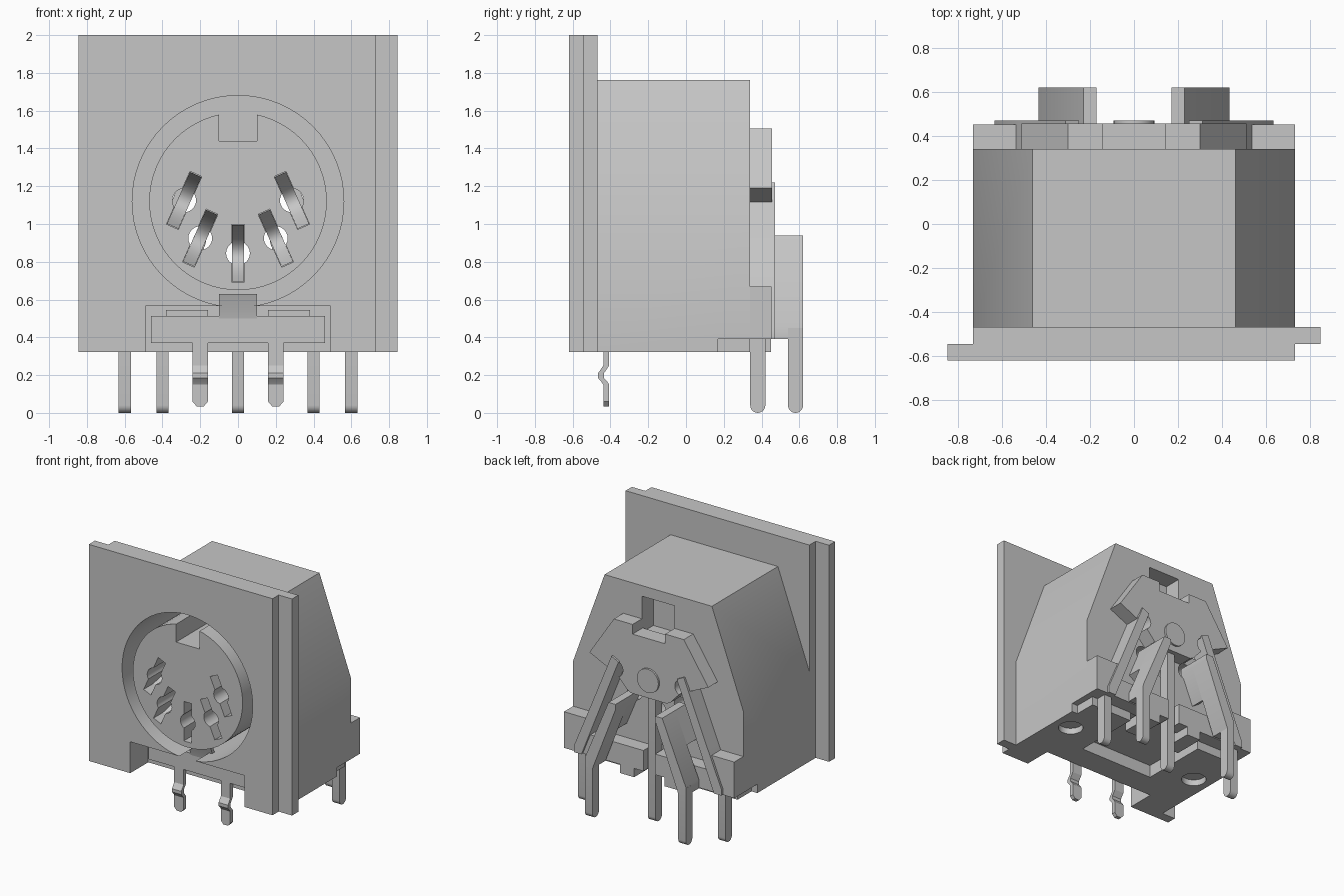
import bpy, bmesh, math
from mathutils import Matrix

cube = bpy.data.objects.get("Cube")
if cube:
    bpy.data.objects.remove(cube, do_unlink=True)

SHADE = (0.565, 0.565, 0.565, 1)
grey = bpy.data.materials.new("plain_grey")
grey.use_nodes = True
grey.diffuse_color = SHADE
grey.node_tree.nodes["Principled BSDF"].inputs["Base Color"].default_value = SHADE
parts = []


def prism(name, pts, a, b, axis="y", matrix=None):
    """Extrude a 2D outline between a and b along an axis."""
    place = {"x": lambda p, q, t: (t, p, q),
             "y": lambda p, q, t: (p, t, q),
             "z": lambda p, q, t: (p, q, t)}[axis]
    bm = bmesh.new()
    low = [bm.verts.new(place(p, q, a)) for p, q in pts]
    high = [bm.verts.new(place(p, q, b)) for p, q in pts]
    bm.faces.new(low)
    bm.faces.new(high[::-1])
    for i in range(len(pts)):
        j = (i + 1) % len(pts)
        bm.faces.new((low[i], high[i], high[j], low[j]))
    bmesh.ops.recalc_face_normals(bm, faces=bm.faces)
    if matrix:
        bmesh.ops.transform(bm, matrix=matrix, verts=bm.verts)
    mesh = bpy.data.meshes.new(name)
    bm.to_mesh(mesh)
    bm.free()
    mesh.materials.append(grey)
    ob = bpy.data.objects.new(name, mesh)
    bpy.context.collection.objects.link(ob)
    parts.append(ob)
    return ob


def box(name, x0, x1, y0, y1, z0, z1, matrix=None):
    return prism(name, [(x0, z0), (x1, z0), (x1, z1), (x0, z1)], y0, y1, "y", matrix)


def circle(cx, cy, r, n=64):
    return [(cx + r * math.cos(math.tau * i / n), cy + r * math.sin(math.tau * i / n)) for i in range(n)]


def mirrored(pts):
    return [(-p, q) for p, q in pts]


def boolean(target, tool, kind="DIFFERENCE", keep=False):
    mod = target.modifiers.new("bool", "BOOLEAN")
    mod.operation, mod.solver, mod.object = kind, "EXACT", tool
    graph = bpy.context.evaluated_depsgraph_get()
    mesh = bpy.data.meshes.new_from_object(target.evaluated_get(graph))
    target.modifiers.clear()
    target.data = mesh
    if not keep:
        parts.remove(tool)
        bpy.data.objects.remove(tool, do_unlink=True)


# housing: tapered body joined to the two stepped layers of the face plate
BASE = 0.322
half = [(0.73, BASE), (0.73, 1.02), (0.46, 1.762)]
housing = prism("housing", half + mirrored(half)[::-1], -0.5, 0.34)
plate = [(-0.845, -0.62), (0.73, -0.62), (0.73, -0.545), (0.845, -0.545),
         (0.845, -0.468), (-0.73, -0.468), (-0.73, -0.545), (-0.845, -0.545)]
boolean(housing, prism("plate", plate, BASE, 2.0, "z"), "UNION")

# round socket well, rear key slot, front bracket recess, underside pockets
CZ = 1.12
boolean(housing, prism("well", circle(0, CZ, 0.56), -0.7, 0.15))
boolean(housing, box("key_slot", -0.14, 0.14, 0.2, 0.4, 1.4, 1.68))
boolean(housing, box("recess", -0.49, 0.49, -0.7, -0.4, 0.2, 0.565))
boolean(housing, box("pocket", -0.32, 0.32, -0.2, 0.4, 0.2, 0.42))
for s in (-1, 1):
    boolean(housing, prism("foot_hole", circle(s * 0.585, -0.02, 0.09, 32), 0.2, 0.37, "z"))
    xs = sorted((s * 0.68, s * 0.8))
    boolean(housing, box("side_step", *xs, 0.17, 0.4, 0.2, 0.39))

# round insert with key notch
insert = prism("socket_insert", circle(0, CZ, 0.47), -0.615, 0.15)
boolean(insert, box("notch", -0.1, 0.1, -0.7, 0.2, 1.44, 1.7))

# raised rear cover with centre boss
half = [(0.14, 1.43), (0.14, 1.505), (0.30, 1.505), (0.51, 1.19), (0.27, 1.08), (0.17, 0.97)]
cover = prism("rear_cover", half + mirrored(half)[::-1], 0.33, 0.455)
prism("rear_boss", circle(0, 1.11, 0.092, 32), 0.44, 0.47)

# contact openings and bowed spring contacts
spots = [("centre", 0, 0.845), ("left_inner", 0.2, 0.925), ("right_inner", -0.2, 0.925),
         ("left_outer", 0.285, 1.125), ("right_outer", -0.285, 1.125)]
steps = [i / 6 for i in range(-6, 7)]
spring = [(-0.5 + 0.19 * (1 - t * t), 0.15 * t) for t in steps]
spring += [(y + 0.03, z) for y, z in spring[::-1]]
for name, x, z in spots:
    side = (x > 0) - (x < 0)
    m = Matrix.Translation((x, 0, z)) @ Matrix.Rotation(-side * math.radians(24), 4, "Y")
    hole = prism("hole", circle(x, z, 0.063, 24), -0.8, 0.7)
    boolean(housing, hole, keep=True)
    boolean(cover, hole, keep=True)
    boolean(insert, hole)
    boolean(insert, box("slot", -0.034, 0.034, -0.8, -0.15, -0.153, 0.153, m))
    prism(name + "_spring_contact", spring, -0.033, 0.033, "x", m)


def pin(name, x, y, top):
    """Solder pin with a rounded lower end."""
    arc = [(y - 0.04 * math.cos(math.pi * i / 10), 0.04 - 0.04 * math.sin(math.pi * i / 10)) for i in range(11)]
    prism(name, arc + [(y + 0.04, top), (y - 0.04, top)], x - 0.0325, x + 0.0325, "x")


pin("centre_pin", 0, 0.38, 0.98)

# front ground bracket
box("ground_bracket", -0.46, 0.46, -0.44, -0.405, 0.37, 0.512)
prism("ground_tongue", [(-0.44, 0.5), (-0.41, 0.5), (-0.42, 0.55), (-0.455, 0.63), (-0.48, 0.63), (-0.45, 0.545)],
      -0.1, 0.1, "x")
leg_line = [(0, 0.4), (0, 0.25), (-0.01, 0.235), (-0.028, 0.21), (-0.028, 0.185), (-0.01, 0.165), (0, 0.15), (0, 0.035)]
leg = [(y - 0.438, z) for y, z in leg_line] + [(y - 0.407, z) for y, z in leg_line[::-1]]

for s, side in ((1, "left"), (-1, "right")):
    def put(pts):
        return pts if s > 0 else mirrored(pts)

    def span(a, b):
        return sorted((s * a, s * b))

    # pins and their slanted blades
    pin(side + "_outer_pin", s * 0.6, 0.38, 0.45)
    pin(side + "_inner_pin", s * 0.4, 0.58, 0.45)
    prism(side + "_outer_blade", put([(0.25, 1.19), (0.31, 1.22), (0.515, 0.72), (0.632, 0.44), (0.632, 0.39), (0.568, 0.39)]),
          0.33, 0.47)
    prism(side + "_inner_blade", put([(0.17, 0.9), (0.17, 0.94), (0.23, 0.94), (0.432, 0.46), (0.432, 0.39), (0.368, 0.39)]),
          0.46, 0.62)
    prism(side + "_blade_root", put([(0.17, 0.9), (0.17, 0.94), (0.23, 0.94), (0.33, 0.7), (0.27, 0.66)]), 0.33, 0.47)

    # rear corner blocks and low bar
    box(side + "_corner_block", *span(0.52, 0.73), 0.33, 0.452, 0.39, 0.67)
    box(side + "_rear_bar", *span(0.05, 0.53), 0.33, 0.45, 0.39, 0.55)
    box(side + "_bar_foot", *span(0.13, 0.25), 0.2, 0.45, BASE, 0.4)

    # bracket shoulders and bent legs with pointed tips
    box(side + "_bracket_shoulder", *span(0.16, 0.38), -0.425, -0.395, 0.5, 0.545)
    lug = prism(side + "_ground_leg", leg, s * 0.2 - 0.04, s * 0.2 + 0.04, "x")
    for k in (-1, 1):
        tri = [(s * 0.2 + k * 0.015, 0.03), (s * 0.2 + k * 0.045, 0.065), (s * 0.2 + k * 0.06, 0.0)]
        boolean(lug, prism("tip_cut", tri, -0.6, -0.3))

# smooth the round walls, keep edges sharp
for ob in bpy.context.selected_objects:
    ob.select_set(False)
for ob in parts:
    ob.select_set(True)
bpy.context.view_layer.objects.active = housing
bpy.ops.object.shade_smooth_by_angle()
